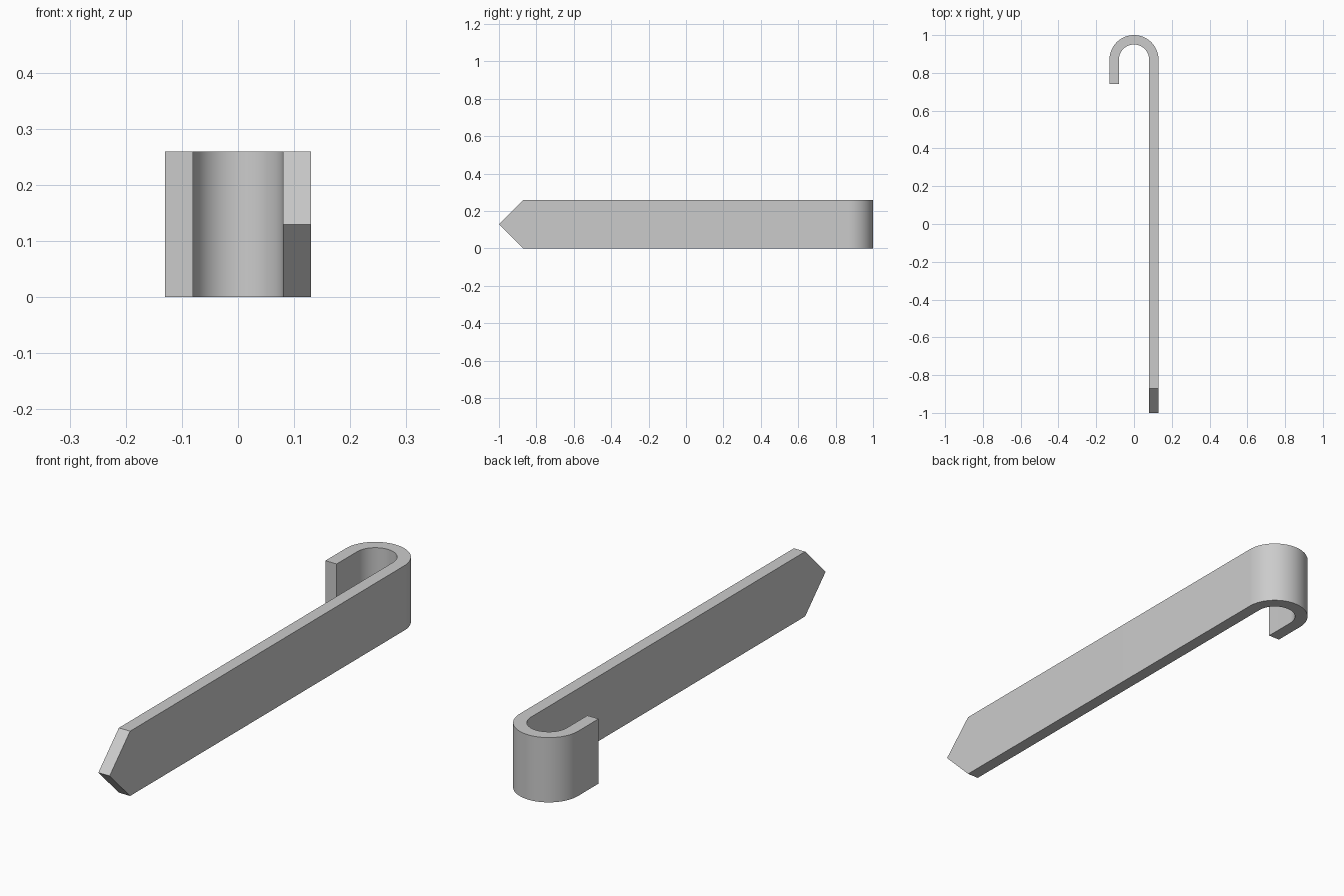
import bpy, bmesh, math
from mathutils import Vector

if "Cube" in bpy.data.objects:
    bpy.data.objects.remove(bpy.data.objects["Cube"], do_unlink=True)

HEIGHT = 0.26
OUTER, INNER = 0.13, 0.08
BEND_Y = 0.87          # centre of the hook bend, and start of the point
HOOK_END_Y = 0.74
SEGMENTS = 40

# Plain grey metal
metal = bpy.data.materials.new("grey metal")
metal.use_nodes = True
grey = (0.6, 0.6, 0.6, 1)
metal.diffuse_color = grey
metal.node_tree.nodes["Principled BSDF"].inputs["Base Color"].default_value = grey

bm = bmesh.new()


def section(direction, y, low=0.0, high=HEIGHT):
    """Four corners of the strip, cut across its path."""
    corners = ((INNER, low), (OUTER, low), (OUTER, high), (INNER, high))
    return [bm.verts.new((direction.x * r, y + direction.y * r, z)) for r, z in corners]


# Path: point, straight blade, half-round bend, short return leg
right, left = Vector((1, 0)), Vector((-1, 0))
sections = [section(right, -1, HEIGHT / 2, HEIGHT / 2), section(right, -BEND_Y)]
for i in range(SEGMENTS + 1):
    a = math.pi * i / SEGMENTS
    sections.append(section(Vector((math.cos(a), math.sin(a))), BEND_Y))
sections.append(section(left, HOOK_END_Y))

# Skin the strip and close the hook end
for a, b in zip(sections, sections[1:]):
    for k in range(4):
        n = (k + 1) % 4
        bm.faces.new((a[k], a[n], b[n], b[k]))
bm.faces.new(sections[-1])

# Collapse the tip to one sharp edge and merge flat side faces
bmesh.ops.remove_doubles(bm, verts=bm.verts, dist=0.0001)
bmesh.ops.recalc_face_normals(bm, faces=bm.faces)
side_edges = [e for e in bm.edges
              if all(abs(v.co.y + BEND_Y) < 0.001 for v in e.verts)
              and abs(e.verts[0].co.z - e.verts[1].co.z) > 0.1]
bmesh.ops.dissolve_edges(bm, edges=side_edges, use_verts=False)

mesh = bpy.data.meshes.new("hooked_strip")
bm.to_mesh(mesh)
bm.free()
mesh.materials.append(metal)
strip = bpy.data.objects.new("hooked_strip", mesh)
bpy.context.collection.objects.link(strip)

# Smooth bend, crisp edges
bpy.ops.object.select_all(action="DESELECT")
strip.select_set(True)
bpy.context.view_layer.objects.active = strip
bpy.ops.object.shade_smooth_by_angle(angle=math.radians(30))
